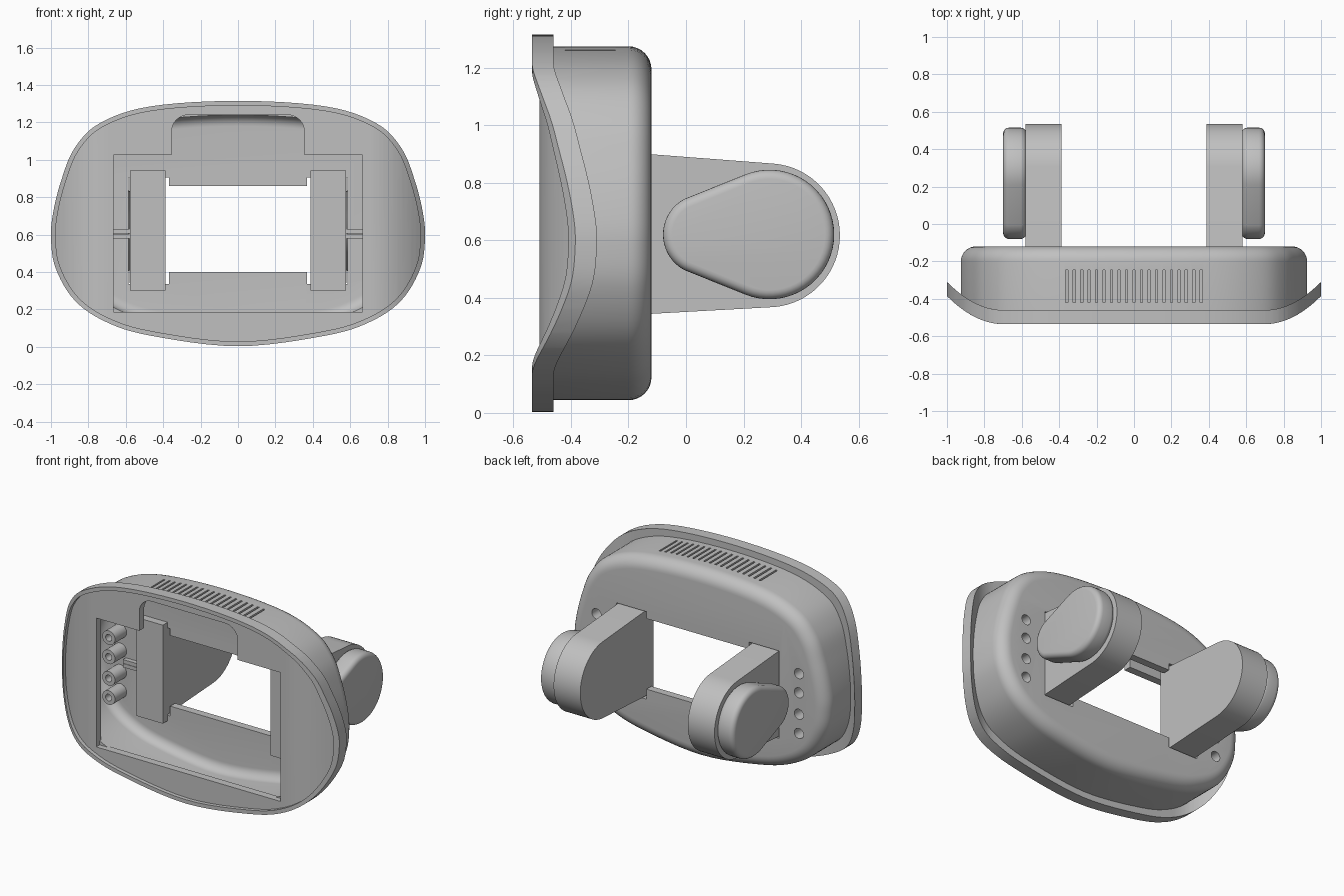
import bpy, bmesh, math
from mathutils import Vector

if "Cube" in bpy.data.objects:
    bpy.data.objects.remove(bpy.data.objects["Cube"])

grey = bpy.data.materials.new("plain_grey")
grey.use_nodes = True
grey.diffuse_color = (0.53, 0.53, 0.53, 1)
grey.node_tree.nodes["Principled BSDF"].inputs["Base Color"].default_value = (0.53, 0.53, 0.53, 1)


# ---------- helpers ----------
def finish(bm, name):
    bmesh.ops.recalc_face_normals(bm, faces=bm.faces)
    mesh = bpy.data.meshes.new(name)
    bm.to_mesh(mesh)
    bm.free()
    obj = bpy.data.objects.new(name, mesh)
    bpy.context.collection.objects.link(obj)
    mesh.materials.append(grey)
    return obj


def loft(bm, rings):
    """Skin closed rings in order and cap both ends."""
    loops = [[bm.verts.new(p) for p in ring] for ring in rings]
    for a, b in zip(loops, loops[1:]):
        for i in range(len(a)):
            j = (i + 1) % len(a)
            bm.faces.new((a[i], a[j], b[j], b[i]))
    bm.faces.new(loops[0])
    bm.faces.new(loops[-1])


def prism(bm, pts, axis, lo, hi):
    """Extrude a 2D profile along x (pts are y,z) or y (pts are x,z)."""
    place = (lambda p, t: (t, p[0], p[1])) if axis == "x" else (lambda p, t: (p[0], t, p[1]))
    loft(bm, [[place(p, t) for p in pts] for t in (lo, hi)])


def rect(x0, x1, z0, z1):
    return [(x0, z0), (x1, z0), (x1, z1), (x0, z1)]


def arc(cx, cz, r, start, end, n):
    angles = [math.radians(start + (end - start) * i / n) for i in range(n + 1)]
    return [(cx + r * math.cos(a), cz + r * math.sin(a)) for a in angles]


def mirrored(half):
    """Close a right-hand profile by mirroring it in x."""
    return half + [(-x, z) for x, z in reversed(half) if x > 1e-6]


def apply_modifier(obj, kind, **settings):
    mod = obj.modifiers.new(kind.title(), kind)
    for key, value in settings.items():
        setattr(mod, key, value)
    bpy.context.view_layer.objects.active = obj
    bpy.ops.object.modifier_apply(modifier=mod.name)


def cut(obj, bm):
    cutter = finish(bm, "cutter")
    cutter.hide_render = True
    apply_modifier(obj, "BOOLEAN", operation="DIFFERENCE", solver="EXACT", object=cutter)
    bpy.data.objects.remove(cutter)


def smooth(obj):
    bpy.ops.object.select_all(action="DESELECT")
    obj.select_set(True)
    bpy.context.view_layer.objects.active = obj
    bpy.ops.object.shade_smooth_by_angle(angle=math.radians(30))


# ---------- rounded outline shared by flange and body ----------
def outline():
    keys = [(-0.47, 1.285), (0, 1.315), (0.47, 1.285), (0.74, 1.195), (0.875, 1.06), (0.945, 0.89),
            (0.988, 0.72), (1.0, 0.58), (0.975, 0.42), (0.875, 0.25), (0.71, 0.135),
            (0.47, 0.06), (0, 0.003), (-0.47, 0.06)]
    keys = [Vector(k) for k in keys]
    half = []
    for a, b, c, d in zip(keys, keys[1:], keys[2:], keys[3:]):
        for i in range(6):
            t = i / 6
            p = 2 * b + (c - a) * t + (2 * a - 5 * b + 4 * c - d) * t ** 2 + (3 * b - a - 3 * c + d) * t ** 3
            half.append(tuple(p / 2))
    return mirrored(half + [tuple(keys[-2])])


def inset(pts, amount):
    out = []
    for i, p in enumerate(pts):
        d = Vector(pts[(i + 1) % len(pts)]) - Vector(pts[i - 1])
        d.normalize()
        out.append((p[0] + d.y * amount, p[1] - d.x * amount))
    return out


def sweep_back(x):
    return 0.15 * (max(abs(x) - 0.7, 0) / 0.3) ** 2


def ring(pts, y, swept=False):
    return [(x, y + (sweep_back(x) if swept else 0), z) for x, z in pts]


rim = outline()

# ---------- front flange: raised rim, swept-back sides, notched opening ----------
bm = bmesh.new()
lip = inset(rim, 0.025)
loft(bm, [ring(rim, -0.46), ring(rim, -0.535), ring(lip, -0.535), ring(lip, -0.51)])
for side in (-1, 1):
    for i in range(12):
        bmesh.ops.bisect_plane(bm, geom=bm.verts[:] + bm.edges[:] + bm.faces[:],
                               plane_co=(side * (0.7 + 0.025 * i), 0, 0), plane_no=(1, 0, 0))
for v in bm.verts:
    v.co.y += sweep_back(v.co.x)
flange = finish(bm, "front_flange")
opening = [(0.665, 0.185), (0.665, 1.025), (0.355, 1.025)] + arc(0.265, 1.15, 0.09, 0, 90, 8)
bm = bmesh.new()
prism(bm, mirrored(opening), "y", -0.7, -0.4)
cut(flange, bm)
smooth(flange)

# ---------- hollow body shell with rounded back ----------
shell = [(x * 0.925, 0.66 + (z - 0.66) * 0.9375) for x, z in rim]


def rounded_back(base, back, r):
    steps = [math.radians(90 * i / 8) for i in range(9)]
    return [ring(inset(shell, base + r * (1 - math.cos(a))), back - r + r * math.sin(a)) for a in steps]


bm = bmesh.new()
loft(bm, rounded_back(0.035, -0.17, 0.06)[::-1]
     + [ring(inset(shell, 0.035), -0.475, True), ring(shell, -0.475, True)]
     + rounded_back(0, -0.12, 0.08))
body = finish(bm, "body_shell")

# back window, widened where the arms pass through
window = [(0.37, 0.40), (0.37, 0.335), (0.585, 0.335), (0.585, 0.905), (0.37, 0.905), (0.37, 0.86)]
bm = bmesh.new()
prism(bm, mirrored(window), "y", -0.25, 0)
cut(body, bm)

# top vents and screw holes
screws = [(s * 0.73, 0.6 + dz) for s in (-1, 1) for dz in (-0.195, -0.07, 0.07, 0.195)]
bm = bmesh.new()
for i in range(-9, 10):
    prism(bm, rect(i * 0.04 - 0.006, i * 0.04 + 0.006, 1.18, 1.32), "y", -0.42, -0.245)
for x, z in screws:
    prism(bm, arc(x, z, 0.033, 0, 345, 23), "y", -0.23, 0)
cut(body, bm)
smooth(body)

# ---------- screw bosses inside the shell ----------
bm = bmesh.new()
for x, z in screws:
    circles = {r: arc(x, z, r, 0, 345, 23) for r in (0.022, 0.033, 0.046)}
    path = [(0.033, -0.15), (0.046, -0.15), (0.046, -0.29), (0.022, -0.29), (0.022, -0.22), (0.033, -0.22)]
    loops = [[bm.verts.new(p) for p in ring(circles[r], y)] for r, y in path]
    for k, a in enumerate(loops):
        b = loops[(k + 1) % len(loops)]
        for i in range(24):
            j = (i + 1) % 24
            bm.faces.new((a[i], a[j], b[j], b[i]))
smooth(finish(bm, "screw_bosses"))

# ---------- arms, their inner stops, ribs and side pods ----------
arm_profile = [(-0.2, 0.34)] + arc(0.285, 0.617, 0.25, -85, 85, 32) + [(-0.2, 0.905)]
pod_profile = arc(0.29, 0.62, 0.225, -111.7, 111.7, 36) + arc(0.06, 0.62, 0.14, 111.7, 248.3, 20)[1:-1]
for side, label in ((1, "left"), (-1, "right")):
    bm = bmesh.new()
    prism(bm, arm_profile, "x", side * 0.388, side * 0.58)
    smooth(finish(bm, label + "_arm"))

    bm = bmesh.new()
    prism(bm, rect(side * 0.388, side * 0.577, 0.3, 0.942), "y", -0.22, -0.168)
    finish(bm, label + "_arm_stop")

    bm = bmesh.new()
    for z in (0.58, 0.606):
        prism(bm, rect(side * 0.577, side * 0.69, z, z + 0.024), "y", -0.2, -0.165)
    finish(bm, label + "_ribs")

    bm = bmesh.new()
    prism(bm, pod_profile, "x", side * 0.575, side * 0.7)
    pod = finish(bm, label + "_pod")
    apply_modifier(pod, "BEVEL", width=0.032, segments=5, limit_method="ANGLE", angle_limit=math.radians(40))
    smooth(pod)
